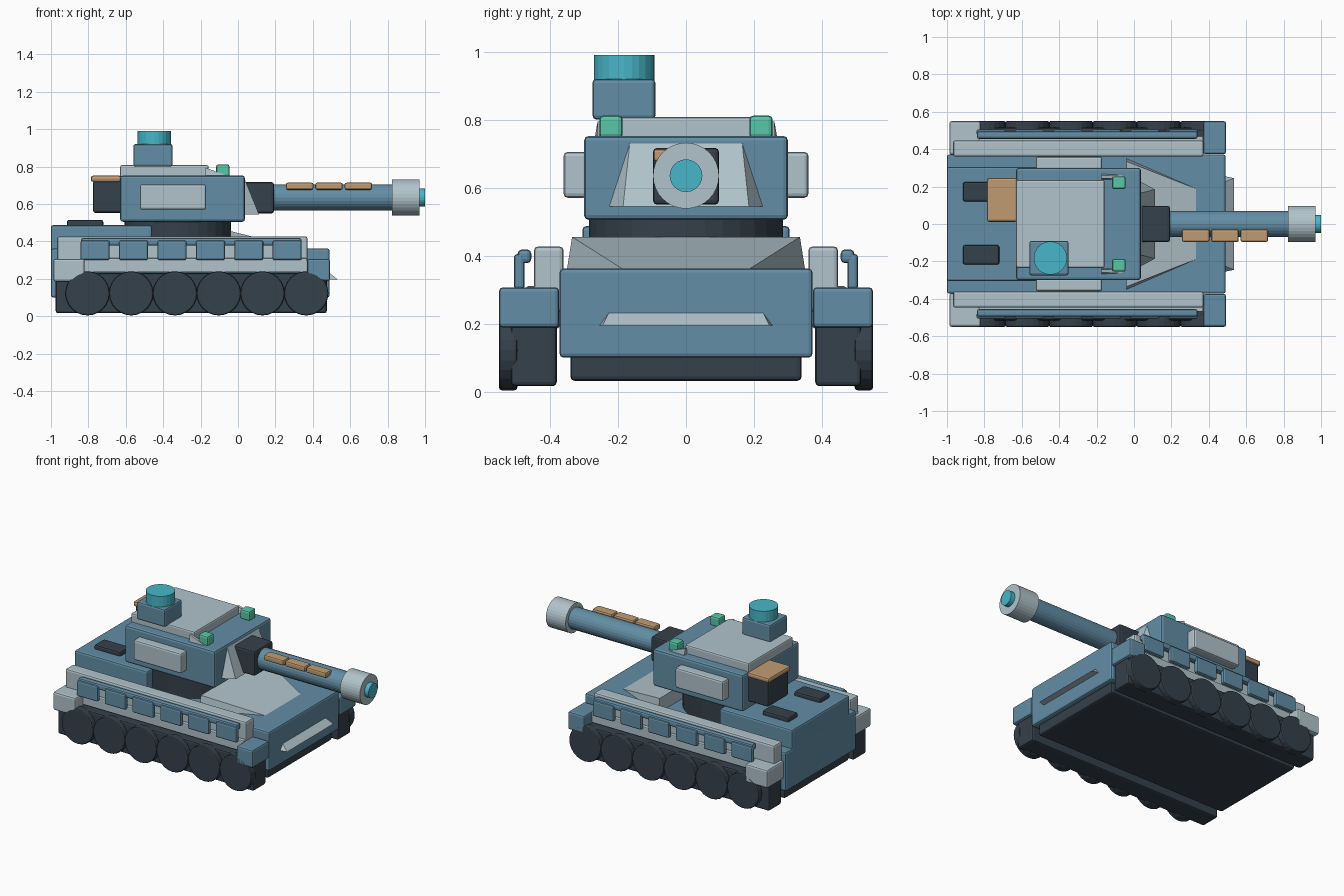
import bpy, bmesh, math
from mathutils import Matrix, Vector

if "Cube" in bpy.data.objects:
    bpy.data.objects.remove(bpy.data.objects["Cube"])


def material(name, rgb):
    m = bpy.data.materials.new(name)
    m.diffuse_color = (*rgb, 1)
    m.use_nodes = True
    m.node_tree.nodes["Principled BSDF"].inputs["Base Color"].default_value = m.diffuse_color
    return m


BLUE = material("steel_blue", (0.125, 0.27, 0.38))
LIGHT = material("pale_grey", (0.44, 0.55, 0.60))
DARK = material("charcoal", (0.036, 0.052, 0.07))
TAN = material("tan", (0.53, 0.33, 0.17))
CYAN = material("cyan", (0.065, 0.47, 0.58))
GREEN = material("mint", (0.10, 0.57, 0.39))


def finish(name, bm, mat, bevel=0.0):
    bmesh.ops.recalc_face_normals(bm, faces=bm.faces[:])
    me = bpy.data.meshes.new(name)
    bm.to_mesh(me)
    bm.free()
    me.materials.append(mat)
    ob = bpy.data.objects.new(name, me)
    bpy.context.collection.objects.link(ob)
    if bevel:
        b = ob.modifiers.new("bevel", 'BEVEL')
        b.width, b.segments, b.limit_method = bevel, 2, 'ANGLE'
    return ob


def box(name, x, y, z, mat, bevel=0.012):
    """Rounded box from (min, max) ranges."""
    bm = bmesh.new()
    bmesh.ops.create_cube(bm, size=1)
    for v in bm.verts:
        v.co = Vector([(a + b) / 2 + c * (b - a) for c, (a, b) in zip(v.co, (x, y, z))])
    return finish(name, bm, mat, bevel)


def cylinder(name, centre, r, length, axis, mat, sides=24, bevel=0.0):
    bm = bmesh.new()
    bmesh.ops.create_cone(bm, cap_ends=True, segments=sides, radius1=r, radius2=r, depth=length)
    rot = {'X': Matrix.Rotation(math.pi / 2, 4, 'Y'),
           'Y': Matrix.Rotation(math.pi / 2, 4, 'X'), 'Z': Matrix()}[axis]
    bm.transform(Matrix.Translation(centre) @ rot)
    return finish(name, bm, mat, bevel)


def wedge(name, x, z, top, back, front, mat):
    """Ramp facing +x: half widths at the top edge, back bottom edge and front bottom edge."""
    bm = bmesh.new()
    pts = [(x[0], top, z[1]), (x[0], back, z[0]), (x[1], front, z[0])]
    a = [bm.verts.new(p) for p in pts]
    b = [bm.verts.new((p[0], -p[1], p[2])) for p in pts]
    bm.faces.new(a)
    bm.faces.new(b[::-1])
    for i in range(3):
        j = (i + 1) % 3
        bm.faces.new((a[i], b[i], b[j], a[j]))
    return finish(name, bm, mat)


def side(s, a, b):
    return tuple(sorted((s * a, s * b)))


# Hull
box("hull", (-1.0, 0.49), (-0.372, 0.372), (0.10, 0.362), BLUE)
box("belly", (-0.97, 0.46), (-0.34, 0.34), (0.032, 0.12), DARK)
box("rear_deck", (-1.0, -0.46), (-0.305, 0.305), (0.34, 0.487), BLUE)
for y in ((0.12, 0.225), (-0.217, -0.112)):
    box("deck_vent", (-0.915, -0.72), y, (0.47, 0.515), DARK)
wedge("glacis", (-0.04, 0.34), (0.36, 0.455), 0.335, 0.35, 0.185, LIGHT)
wedge("nose_lip", (0.485, 0.535), (0.195, 0.235), 0.225, 0.255, 0.245, LIGHT)

# Running gear on both sides
for s in (1, -1):
    box("track", (-0.975, 0.475), side(s, 0.38, 0.515), (0.016, 0.23), DARK)
    for i in range(6):
        cylinder("road_wheel", (-0.805 + 0.234 * i, s * 0.523, 0.122), 0.118, 0.054, 'Y', DARK, 24, 0.008)
    box("fender", (-0.967, 0.372), side(s, 0.36, 0.447), (0.235, 0.427), LIGHT)
    box("side_plate", (-0.83, 0.37), side(s, 0.43, 0.47), (0.235, 0.31), LIGHT, 0.006)
    box("rear_mudguard", (-0.987, -0.82), side(s, 0.37, 0.55), (0.185, 0.307), LIGHT)
    box("front_mudguard", (0.37, 0.492), side(s, 0.373, 0.55), (0.188, 0.307), BLUE)
    box("skirt_rail", (-0.84, 0.34), side(s, 0.455, 0.495), (0.378, 0.418), BLUE)
    for i in range(6):
        x = -0.842 + 0.2055 * i
        box("skirt_panel", (x, x + 0.155), side(s, 0.475, 0.506), (0.30, 0.405), BLUE, 0.01)

# Turret
cylinder("turret_ring", (-0.322, 0, 0.43), 0.285, 0.16, 'Z', DARK, 32)
box("turret", (-0.63, 0.037), (-0.30, 0.30), (0.505, 0.752), BLUE, 0.014)
box("roof_plate", (-0.63, -0.157), (-0.235, 0.235), (0.74, 0.808), LIGHT, 0.01)
for s in (1, -1):
    box("turret_side_plate", (-0.525, -0.17), side(s, 0.29, 0.36), (0.57, 0.705), LIGHT)
    box("marker_light", (-0.117, -0.045), side(s, 0.186, 0.255), (0.745, 0.812), GREEN)
    # Thin triangular roof fin
    fin = wedge("roof_fin", (-0.175, -0.05), (0.748, 0.795), 0.008, 0.016, 0.01, LIGHT)
    fin.location.y = s * 0.252
box("bustle", (-0.775, -0.62), (0.02, 0.238), (0.553, 0.725), DARK)
box("bustle_lid", (-0.786, -0.625), (0.012, 0.246), (0.718, 0.752), TAN)

# Cupola
box("cupola", (-0.56, -0.35), (-0.275, -0.09), (0.80, 0.92), BLUE)
cylinder("cupola_sensor", (-0.447, -0.182, 0.95), 0.089, 0.08, 'Z', CYAN)

# Gun
wedge("gun_shield", (0.036, 0.112), (0.545, 0.732), 0.165, 0.226, 0.185, LIGHT)
box("mantlet", (0.03, 0.192), (-0.097, 0.097), (0.55, 0.717), DARK)
cylinder("barrel", (0.50, 0, 0.635), 0.07, 0.68, 'X', BLUE)
cylinder("muzzle", (0.897, 0, 0.635), 0.097, 0.146, 'X', LIGHT, 32)
cylinder("muzzle_core", (0.975, 0, 0.635), 0.048, 0.05, 'X', CYAN)
for i in range(3):
    x = 0.256 + 0.157 * i
    box("barrel_strip", (x, x + 0.147), (-0.096, -0.03), (0.676, 0.714), TAN, 0.01)
